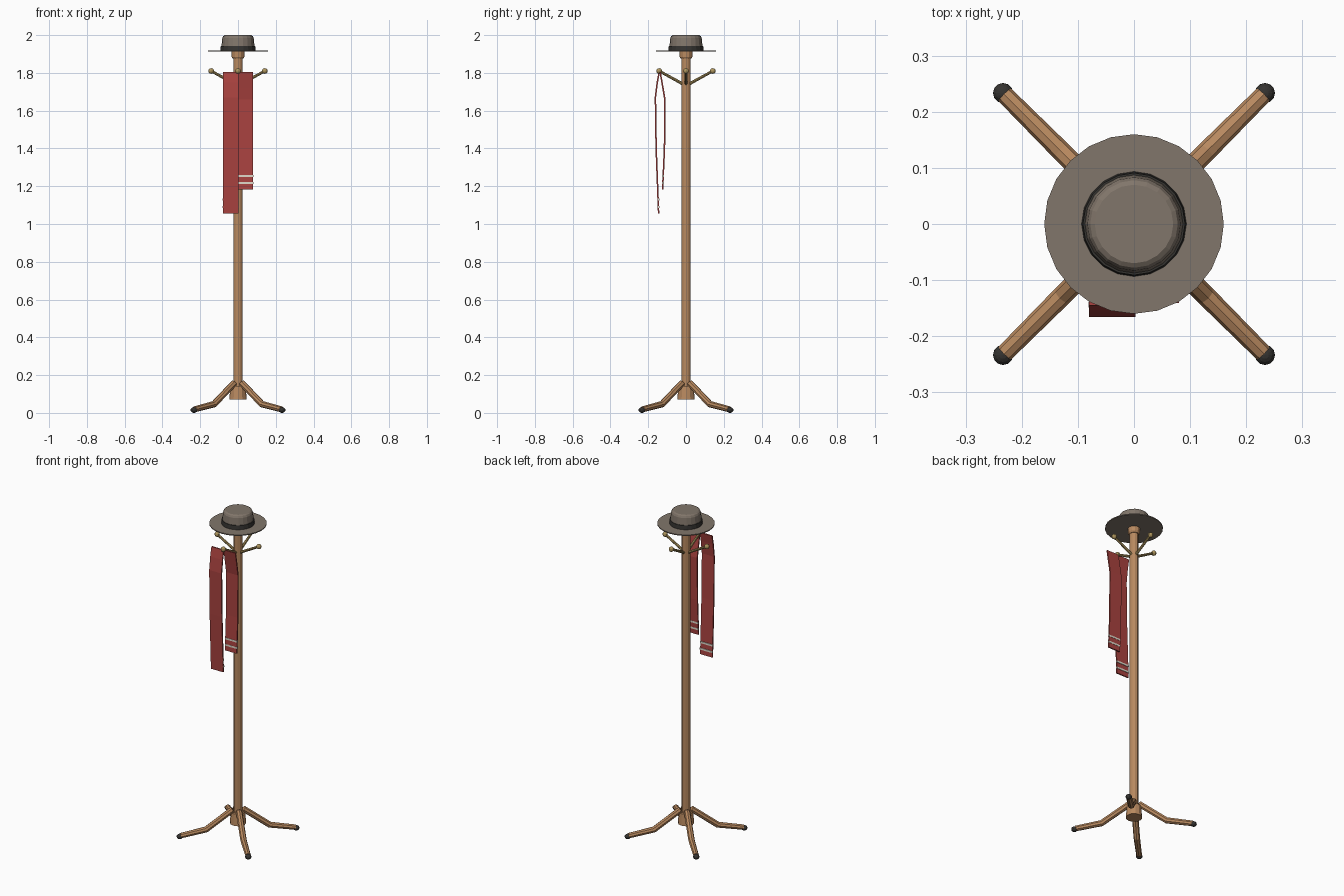
import bpy, bmesh, math
from mathutils import Vector

if "Cube" in bpy.data.objects:
    bpy.data.objects.remove(bpy.data.objects["Cube"])


def material(name, rgb):
    m = bpy.data.materials.new(name)
    m.diffuse_color = (*rgb, 1)
    m.use_nodes = True
    m.node_tree.nodes["Principled BSDF"].inputs["Base Color"].default_value = m.diffuse_color
    return m


WOOD = material("wood", (0.48, 0.25, 0.115))
BRASS = material("brass", (0.42, 0.30, 0.11))
FELT = material("felt", (0.22, 0.18, 0.145))
DARK = material("dark", (0.035, 0.033, 0.03))
RED = material("red_wool", (0.40, 0.055, 0.05))
CREAM = material("cream", (0.75, 0.70, 0.60))


def finish(name, bm, mat, smooth=False):
    bmesh.ops.recalc_face_normals(bm, faces=bm.faces)
    me = bpy.data.meshes.new(name)
    bm.to_mesh(me)
    bm.free()
    me.materials.append(mat)
    ob = bpy.data.objects.new(name, me)
    bpy.context.collection.objects.link(ob)
    if smooth:
        me.shade_smooth()
    return ob


def skin(bm, rings):
    for a, b in zip(rings, rings[1:]):
        for i in range(len(a)):
            j = (i + 1) % len(a)
            bm.faces.new((a[i], a[j], b[j], b[i]))
    bm.faces.new(rings[0])
    bm.faces.new(rings[-1])


def lathe(name, profile, sides, mat):
    bm = bmesh.new()
    rings = [[bm.verts.new((r * math.cos(2 * math.pi * i / sides),
                            r * math.sin(2 * math.pi * i / sides), z))
              for i in range(sides)] for r, z in profile]
    skin(bm, rings)
    return finish(name, bm, mat)


def tube(name, points, radii, sides, mat):
    bm = bmesh.new()
    pts = [Vector(p) for p in points]
    rings = []
    for k, p in enumerate(pts):
        t = (pts[min(k + 1, len(pts) - 1)] - pts[max(k - 1, 0)]).normalized()
        u = t.cross(Vector((0, 0, 1))).normalized()
        v = u.cross(t)
        rings.append([bm.verts.new(p + radii[k] * (u * math.cos(a) + v * math.sin(a)))
                      for a in (2 * math.pi * i / sides for i in range(sides))])
    skin(bm, rings)
    return finish(name, bm, mat)


def ball(name, centre, r, mat, scale_z=1):
    bm = bmesh.new()
    bmesh.ops.create_uvsphere(bm, u_segments=12, v_segments=8, radius=r)
    for v in bm.verts:
        v.co.z *= scale_z
        v.co += Vector(centre)
    return finish(name, bm, mat)


# Post with collars
lathe("post", [(0.024, 0.08), (0.024, 1.89)], 12, WOOD)
lathe("base_collar", [(0.046, 0.072), (0.040, 0.142)], 12, WOOD)
lathe("top_collar", [(0.028, 1.875), (0.034, 1.885), (0.034, 1.914)], 12, WOOD)

# Four splayed legs with dark feet
for i in range(4):
    a = math.pi / 4 + i * math.pi / 2
    def leg_point(r, z):
        return (r * math.cos(a), r * math.sin(a), z)
    tube(f"leg_{i}", [leg_point(0.03, 0.157), leg_point(0.18, 0.046), leg_point(0.325, 0.019)],
         [0.018, 0.018, 0.016], 8, WOOD)
    ball(f"foot_{i}", leg_point(0.33, 0.015), 0.018, DARK, 0.015 / 0.018)

# Four pegs with ball ends
for i in range(4):
    c, s = round(math.cos(i * math.pi / 2)), round(math.sin(i * math.pi / 2))
    tube(f"peg_{i}", [(0.018 * c, 0.018 * s, 1.742), (0.14 * c, 0.14 * s, 1.809)],
         [0.008, 0.007], 8, BRASS)
    ball(f"peg_ball_{i}", (0.142 * c, 0.142 * s, 1.81), 0.015, BRASS)

# Hat
lathe("hat_brim", [(0.16, 1.912), (0.16, 1.918)], 24, FELT)
lathe("hat_crown", [(0.090, 1.917), (0.083, 1.985), (0.078, 1.995), (0.070, 2.0)], 20, FELT)
lathe("hat_band", [(0.0935, 1.918), (0.091, 1.943)], 20, DARK)


# Scarf halves hanging over the front peg
def scarf(name, path, x0, x1):
    bm = bmesh.new()
    t = 0.004
    rings = [[bm.verts.new((x, y + d, z)) for x, d in ((x0, -t), (x1, -t), (x1, t), (x0, t))]
             for y, z in path]
    skin(bm, rings)
    finish(name, bm, RED)


def stripe(name, x0, x1, y, z, depth):
    bm = bmesh.new()
    bmesh.ops.create_cube(bm, size=1)
    for v in bm.verts:
        v.co = Vector(((x0 + x1) / 2 + v.co.x * (x1 - x0), y + v.co.y * depth, z + v.co.z * 0.011))
    finish(name, bm, CREAM)


scarf("scarf_front", [(-0.141, 1.806), (-0.152, 1.75), (-0.162, 1.67), (-0.158, 1.40), (-0.145, 1.056)],
      -0.08, 0.003)
scarf("scarf_back", [(-0.137, 1.806), (-0.122, 1.72), (-0.112, 1.66), (-0.114, 1.40), (-0.124, 1.183)],
      0.0, 0.08)
for k, (zf, zb) in enumerate(((1.13, 1.255), (1.09, 1.217))):
    stripe(f"scarf_front_stripe_{k}", -0.081, 0.004, -0.1445 + 0.001 * k, zf, 0.009)
    stripe(f"scarf_back_stripe_{k}", -0.001, 0.081, -0.1208 - 0.0015 * k, zb, 0.010)
